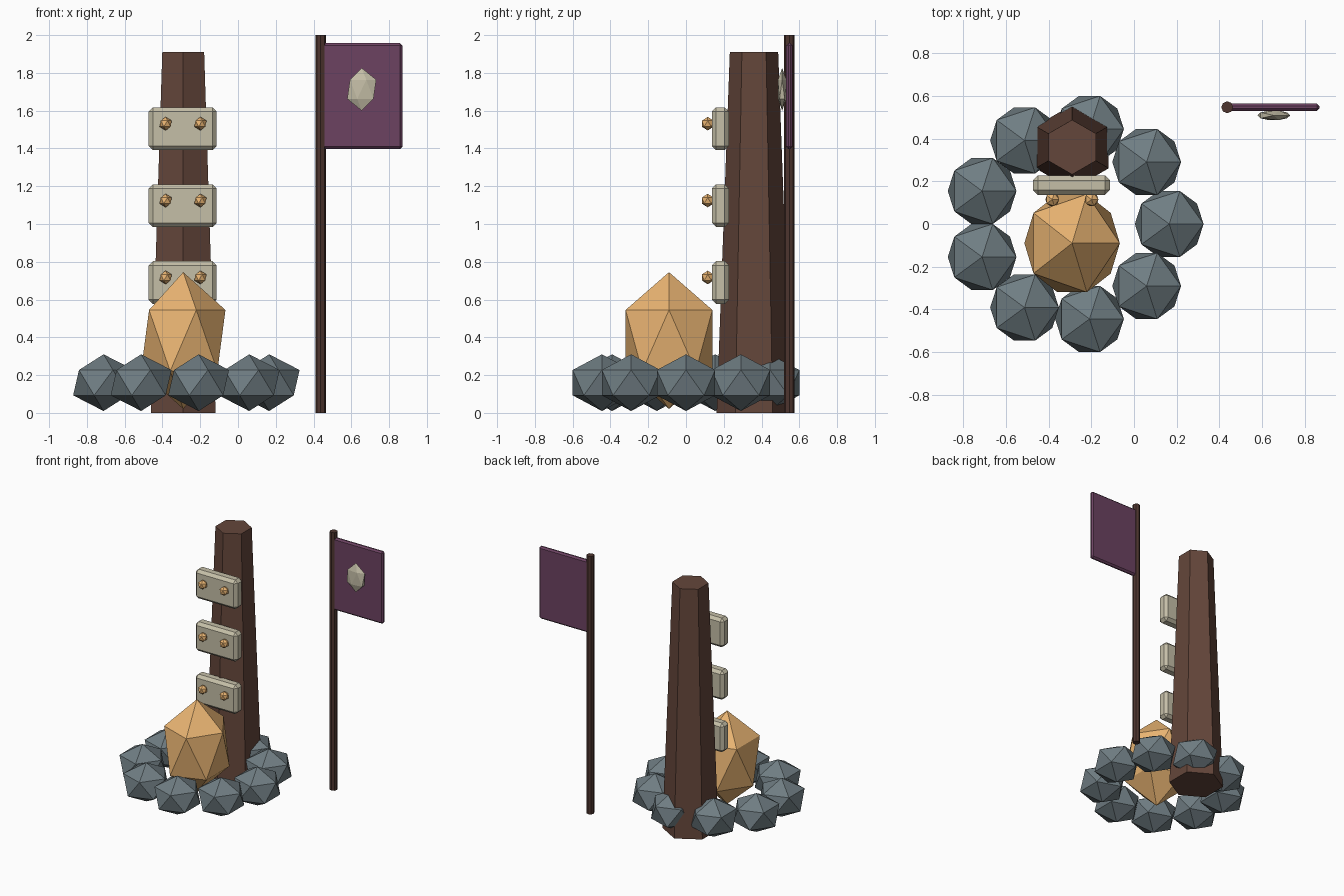
import bpy, math

if "Cube" in bpy.data.objects:
    bpy.data.objects.remove(bpy.data.objects["Cube"])


def material(name, rgb):
    m = bpy.data.materials.new(name)
    m.diffuse_color = (*rgb, 1)
    m.use_nodes = True
    m.node_tree.nodes["Principled BSDF"].inputs["Base Color"].default_value = m.diffuse_color
    return m


BARK = material("bark", (0.127, 0.061, 0.043))
DARK = material("dark_wood", (0.075, 0.036, 0.028))
STONE = material("stone", (0.16, 0.205, 0.225))
AMBER = material("amber", (0.82, 0.46, 0.17))
BONE = material("bone", (0.56, 0.52, 0.39))
CLOTH = material("cloth", (0.15, 0.055, 0.12))


def finish(name, mat):
    ob = bpy.context.object
    ob.name = name
    ob.data.materials.append(mat)
    return ob


def gem(name, loc, radii, mat):
    bpy.ops.mesh.primitive_ico_sphere_add(subdivisions=1, radius=1, location=loc)
    ob = finish(name, mat)
    ob.scale = radii
    return ob


def slab(name, loc, size, bevel, mat):
    bpy.ops.mesh.primitive_cube_add(size=1, location=loc)
    ob = finish(name, mat)
    ob.scale = size
    bpy.ops.object.transform_apply(location=False, rotation=False, scale=True)
    mod = ob.modifiers.new("bevel", "BEVEL")
    mod.width, mod.segments = bevel, 1
    return ob


def column(name, loc, r1, r2, height, sides, mat):
    x, y = loc
    bpy.ops.mesh.primitive_cone_add(vertices=sides, radius1=r1, radius2=r2,
                                    depth=height, location=(x, y, height / 2))
    return finish(name, mat)


CX = -0.29

# Tapered hexagonal post
column("post", (CX, 0.36), 0.198, 0.128, 1.91, 6, BARK)

# Plaques with paired studs
for i in range(3):
    z = 0.69 + 0.407 * i
    slab(f"plaque_{i + 1}", (CX - 0.003, 0.182, z), (0.36, 0.09, 0.226), 0.022, BONE)
    for side, dx in (("left", -0.093), ("right", 0.091)):
        gem(f"stud_{side}_{i + 1}", (CX + dx, 0.115, z + 0.027), (0.036,) * 3, AMBER)

# Crystal inside the ring
gem("crystal", (CX, -0.09, 0.383), (0.25, 0.27, 0.362), AMBER)

# Ring of stones
for i in range(9):
    a = math.tau * i / 9
    gem(f"ring_stone_{i + 1}",
        (-0.287 + 0.452 * math.cos(a), 0.452 * math.sin(a), 0.16),
        (0.18, 0.182, 0.15), STONE)

# Banner pole, cloth and emblem
column("banner_pole", (0.437, 0.547), 0.028, 0.028, 2.0, 8, DARK)
slab("banner_cloth", (0.655, 0.547, 1.677), (0.43, 0.034, 0.56), 0.012, CLOTH)
gem("banner_emblem", (0.655, 0.509, 1.713), (0.086, 0.026, 0.113), BONE)
